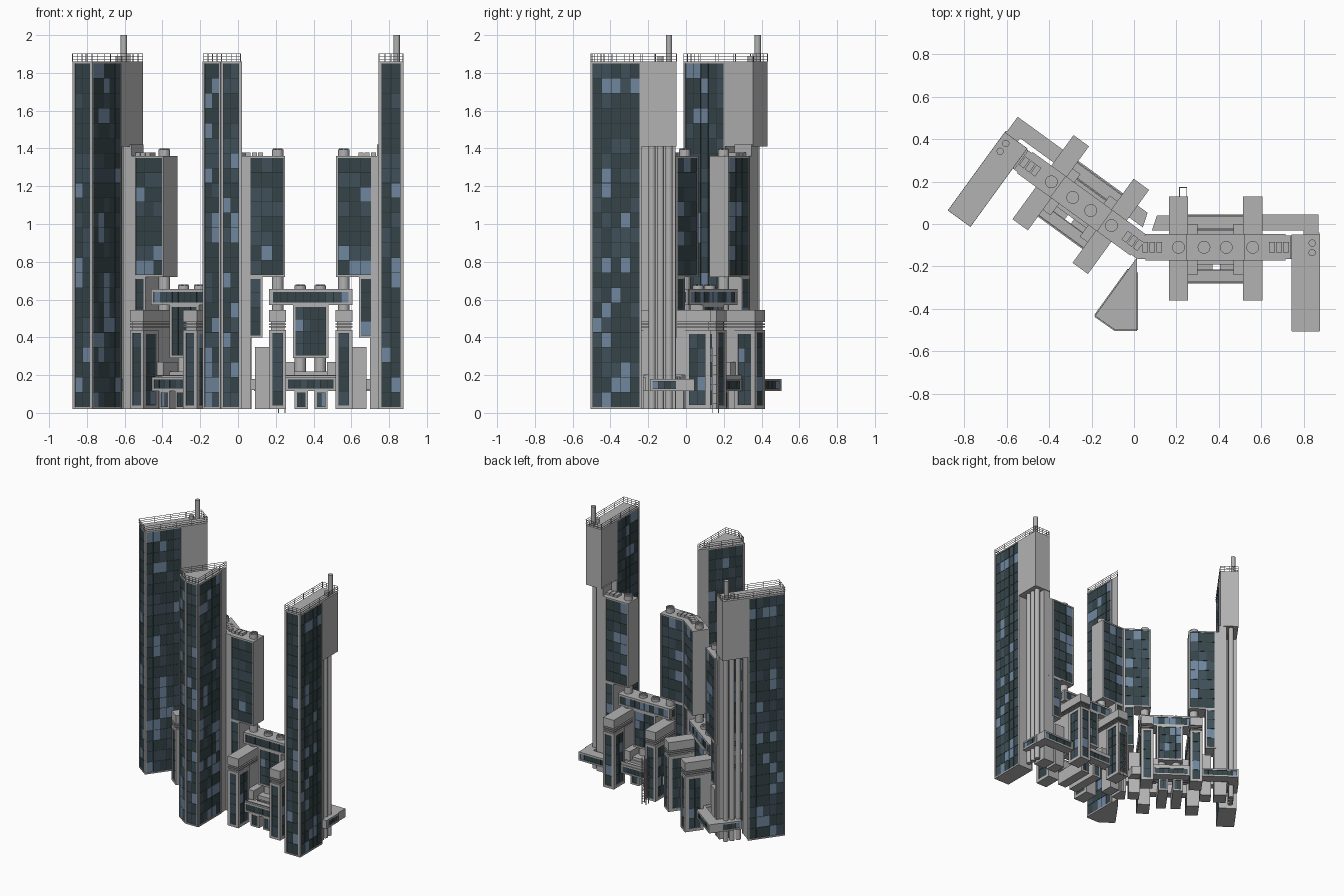
import bpy, bmesh, math, random
from mathutils import Matrix, Vector

if "Cube" in bpy.data.objects:
    bpy.data.objects.remove(bpy.data.objects["Cube"])

random.seed(4)
wing = []          # everything in here is mirrored to the left wing


def mat(name, c):
    m = bpy.data.materials.new(name)
    m.diffuse_color = (*c, 1)
    m.use_nodes = True
    m.node_tree.nodes["Principled BSDF"].inputs["Base Color"].default_value = m.diffuse_color
    return m


concrete = mat("concrete", (.45, .45, .45))
glass_mats = [mat("mullion", (.02, .03, .03)), mat("glass_dark", (.035, .057, .065)),
              mat("glass_mid", (.05, .08, .1)), mat("glass_light", (.16, .24, .34))]


def finish(name, bm, both=True, mats=(concrete,)):
    me = bpy.data.meshes.new(name)
    bmesh.ops.recalc_face_normals(bm, faces=bm.faces)
    bm.to_mesh(me)
    bm.free()
    for m in mats:
        me.materials.append(m)
    ob = bpy.data.objects.new(name, me)
    bpy.context.collection.objects.link(ob)
    if both:
        wing.append(ob)
    return ob


def add_prism(bm, pts, z0, z1, mi=0):
    lo = [bm.verts.new((x, y, z0)) for x, y in pts]
    hi = [bm.verts.new((x, y, z1)) for x, y in pts]
    n = len(pts)
    fs = [bm.faces.new(lo[::-1]), bm.faces.new(hi)]
    fs += [bm.faces.new((lo[i], lo[(i + 1) % n], hi[(i + 1) % n], hi[i])) for i in range(n)]
    for f in fs:
        f.material_index = mi


def prism(name, pts, z0, z1, both=True):
    bm = bmesh.new()
    add_prism(bm, pts, z0, z1)
    return finish(name, bm, both)


def boxes(name, *bs, both=True):
    bm = bmesh.new()
    for x0, x1, y0, y1, z0, z1 in bs:
        add_prism(bm, [(x0, y0), (x1, y0), (x1, y1), (x0, y1)], z0, z1)
    return finish(name, bm, both)


def cyl(name, x, y, r, z0, z1, n=16, both=True):
    return prism(name, [(x + r * math.cos(k * math.tau / n), y + r * math.sin(k * math.tau / n))
                        for k in range(n)], z0, z1, both)


def glass(name, p0, p1, z0, z1, cols, rows, b=.01, both=True, t=.006):
    """Framed window grid on the wall p0-p1, facing right of the walking direction."""
    a, d = Vector(p0), Vector(p1) - Vector(p0)
    L = d.length
    d /= L
    n = Vector((d.y, -d.x))
    bm = bmesh.new()

    def bar(s0, s1, za, zb, depth, mi):
        q = [a + d * s0, a + d * s1]
        add_prism(bm, [q[0] + n * depth, q[1] + n * depth, q[1], q[0]], za, zb, mi)
    bar(0, b, z0, z1, t, 4)
    bar(L - b, L, z0, z1, t, 4)
    bar(b, L - b, z0, z0 + b, t, 4)
    bar(b, L - b, z1 - b, z1, t, 4)
    bar(b, L - b, z0 + b, z1 - b, .001, 0)
    w, h, g = (L - 2 * b) / cols, (z1 - z0 - 2 * b) / rows, .0015
    for i in range(cols):
        for j in range(rows):
            bar(b + i * w + g, b + (i + 1) * w - g, z0 + b + j * h + g, z0 + b + (j + 1) * h - g,
                .003, random.choice((1, 1, 1, 2, 2, 3)))
    return finish(name, bm, both, glass_mats + [concrete])


def railing(name, pts, z, both=True):
    bm = bmesh.new()
    for i, p in enumerate(pts):
        a, c = Vector(p), Vector(pts[(i + 1) % len(pts)])
        d = (c - a).normalized()
        s = Vector((d.y, -d.x)) * .0012
        for k in (.012, .026, .04):
            add_prism(bm, [a + s, c + s, c - s, a - s], z + k, z + k + .0025)
        for k in range(4):
            q = a.lerp(c, k / 4)
            add_prism(bm, [q + s, q + s + d * .003, q - s + d * .003, q - s], z, z + .04)
    finish(name, bm, both)


TOP = 1.86
# end tower with overhang at the back
boxes("end_tower", (.751, .869, -.499, -.24, .02, TOP))
boxes("end_tower_overhang", (.745, .875, -.245, -.05, 1.41, TOP))
glass("end_tower_front_windows", (.751, -.499), (.869, -.499), .02, TOP, 2, 23)
glass("end_tower_outer_windows", (.869, -.505), (.869, -.235), .02, TOP, 5, 23)
glass("end_tower_inner_windows", (.751, -.235), (.751, -.505), .02, TOP, 5, 23)
railing("end_tower_railing", [(.745, -.505), (.875, -.505), (.875, -.05), (.745, -.05)], TOP)
cyl("chimney", .84, -.09, .017, TOP, 2.0)
cyl("short_vent_stack", .84, -.135, .017, TOP, 1.89)
for y in (-.09, -.135, -.18):
    cyl("lift_column", .825, y, .019, .02, 1.42)
boxes("lift_core", (.735, .79, -.165, -.055, .02, 1.42))

# main blocks, one at each end of the wing
for s in (0, 1):
    X = (lambda a: .77 - a) if s else (lambda a: a)
    R = lambda a, b: (min(X(a), X(b)), max(X(a), X(b)))
    if s:
        boxes("outer_high_block", (.52, .75, -.166, -.054, .72, 1.36))
    else:
        prism("inner_high_block", [(.017, -.166), (.25, -.166), (.25, -.054), (.053, -.054)], .72, 1.36)
        prism("inner_core", [(.017, -.166), (.07, -.166), (.07, -.054), (.053, -.054)], .02, .73)
    boxes("hanging_block", (*R(.05, .13), -.166, -.054, .40, .73))
    boxes("block_end_pier", (*R(.03, .07), -.166, -.054, .02, .73))
    boxes("service_block", (*R(.09, .17), -.16, -.06, .02, .35))
    boxes("service_link", (*R(.04, .17), -.14, -.08, .12, .18))
    for y, back in ((-.166, 0), (-.054, 1)):
        def face(nm, a, b, z0, z1, c, r, bb=.01):
            q = R(a, b)
            q = q[::-1] if back else q
            glass(nm, (q[0], y), (q[1], y), z0, z1, c, r, bb)
        face("high_block_windows", .055, .25, .72, 1.36, 3, 8)
        face("hanging_block_windows", .055, .13, .40, .72, 1, 4)
    # roof equipment and round shaft
    cyl("round_shaft", X(.21), -.11, .03, .44, 1.395, 20)
    for k in range(3):
        boxes("roof_vent", (*R(.04 + k * .033, .067 + k * .033), -.135, -.085, 1.36, 1.378))
    # cross slab: long cap, louvred neck, two legs
    x0, x1 = R(.165, .255)
    boxes("cross_slab_cap", (x0, x1, -.36, .13, .48, .545))
    boxes("cross_slab_neck", (x0 + .01, x1 - .01, -.35, .12, .43, .49),
          (x0, x1, -.36, .13, .452, .459), (x0, x1, -.36, .13, .466, .472))
    boxes("cross_slab_core", (x0 + .006, x1 - .006, -.25, .02, .2, .44))
    i0, i1 = x0 + .006, x1 - .006
    for f0, f1, nm in ((-.354, -.225, "front"), (.0, .124, "back")):
        boxes(nm + "_leg", (i0, i1, f0, f1, .02, .44))
        glass(nm + "_leg_right_windows", (i1, f0 - .006), (i1, f1), .02, .44, 2, 5, .022)
        glass(nm + "_leg_left_windows", (i0, f1), (i0, f0 - .006), .02, .44, 2, 5, .022)
    glass("front_leg_windows", (x0, -.354), (x1, -.354), .02, .44, 1, 5, .018)
    glass("back_leg_windows", (x1, .124), (x0, .124), .02, .44, 1, 5, .018)

# T-shaped middle block between the shafts
boxes("middle_bar", (.17, .60, -.166, -.054, .57, .655))
boxes("middle_stem", (.29, .48, -.166, -.054, .29, .58))
for a, b, y in ((0, 1, -.166), (1, 0, -.054)):
    u = (.17, .60)
    glass("middle_bar_windows", (u[a], y), (u[b], y), .57, .655, 10, 1, .014)
    u = (.29, .48)
    glass("middle_stem_windows", (u[a], y), (u[b], y), .29, .575, 4, 4, .014)
glass("middle_bar_end_window_a", (.60, -.166), (.60, -.054), .57, .655, 3, 1, .014)
glass("middle_bar_end_window_b", (.17, -.054), (.17, -.166), .57, .655, 3, 1, .014)
for x in (.33, .435):
    cyl("middle_shaft", x, -.11, .03, .02, .675, 20)
for x, z in ((.21, 1.395), (.33, .675), (.435, .675), (.56, 1.395)):
    bm = bmesh.new()
    for k in range(8):      # fan blades on each shaft
        c, s_ = math.cos(k * math.pi / 4), math.sin(k * math.pi / 4)
        p, q, w = Vector((x, -.11)), Vector((c, s_)) * .026, Vector((-s_, c)) * .003
        add_prism(bm, [p, p + q - w, p + q + w], z, z + .004)
    finish("roof_fan", bm)

# low podium and covered bridges
boxes("podium_steps", (.25, .30, -.24, .0, .2, .27), (.47, .52, -.24, .0, .2, .27),
      (.25, .52, -.19, -.03, .19, .22))
for x in (.30, .405):
    boxes("podium_foot", (x, x + .07, -.27, -.02, .02, .12))
    glass("podium_foot_window", (x, -.27), (x + .07, -.27), .02, .12, 2, 1, .012)
    glass("podium_foot_back_window", (x + .07, -.02), (x, -.02), .02, .12, 2, 1, .012)
boxes("front_bridge", (.25, .52, -.274, -.215, .115, .19))
glass("front_bridge_windows", (.25, -.274), (.52, -.274), .115, .19, 7, 1, .014)
boxes("front_bridge_roof_rail", (.25, .52, -.275, -.27, .196, .2), (.25, .52, -.22, -.215, .196, .2))
prism("rear_bridge", [(.085, -.03), (.869, -.03), (.869, .039), (.1075, .039)], .115, .18)
glass("rear_bridge_windows", (.869, .039), (.605, .039), .115, .18, 7, 1, .012)
glass("rear_bridge_mid_windows", (.515, .039), (.255, .039), .115, .18, 7, 1, .012)
boxes("rear_bridge_parapet", (.25, .52, -.028, -.022, .18, .2), (.25, .52, .033, .039, .18, .2))
boxes("tower_link", (.80, .869, -.19, -.02, .115, .18))
glass("tower_link_windows", (.869, -.19), (.869, -.04), .115, .18, 4, 1, .012)

# mirror the wing about the bend at the corner tower
P = Vector((.035, -.11, 0))
a = math.radians(144)
M = Matrix(((math.cos(a), math.sin(a), 0, 0), (math.sin(a), -math.cos(a), 0, 0),
            (0, 0, 1, 0), (0, 0, 0, 1)))
M = Matrix.Translation(P) @ M @ Matrix.Translation(-P)
for ob in wing:
    me = ob.data.copy()
    me.transform(M)
    me.flip_normals()
    bpy.context.collection.objects.link(bpy.data.objects.new("left_" + ob.name, me))

# wedge-shaped corner tower
plan = [Vector(p) for p in ((-.183, -.433), (-.089, -.499), (.014, -.499), (.014, -.16))]
prism("corner_tower", plan, .02, TOP, False)
glass("corner_front_left_windows", plan[0], plan[1], .02, TOP, 2, 23, both=False)
glass("corner_front_windows", plan[1], plan[2], .02, TOP, 2, 23, both=False)
glass("corner_right_windows", plan[2], plan[2].lerp(plan[3], .8), .02, TOP, 5, 23, both=False)
glass("corner_left_windows", plan[3].lerp(plan[0], .2), plan[0], .02, TOP, 5, 23, both=False)
railing("corner_railing", plan, TOP, False)

# service ladder behind the right wing
boxes("ladder", *[(x, x + .004, y, y + .004, 0, .35) for x in (.213, .247) for y in (.14, .17)],
      *[(.213, .251, .17, .174, z * .02, z * .02 + .003) for z in range(1, 17)],
      *[(x, x + .004, .13, .174, z * .05, z * .05 + .003) for z in range(1, 7) for x in (.213, .247)],
      both=False)
